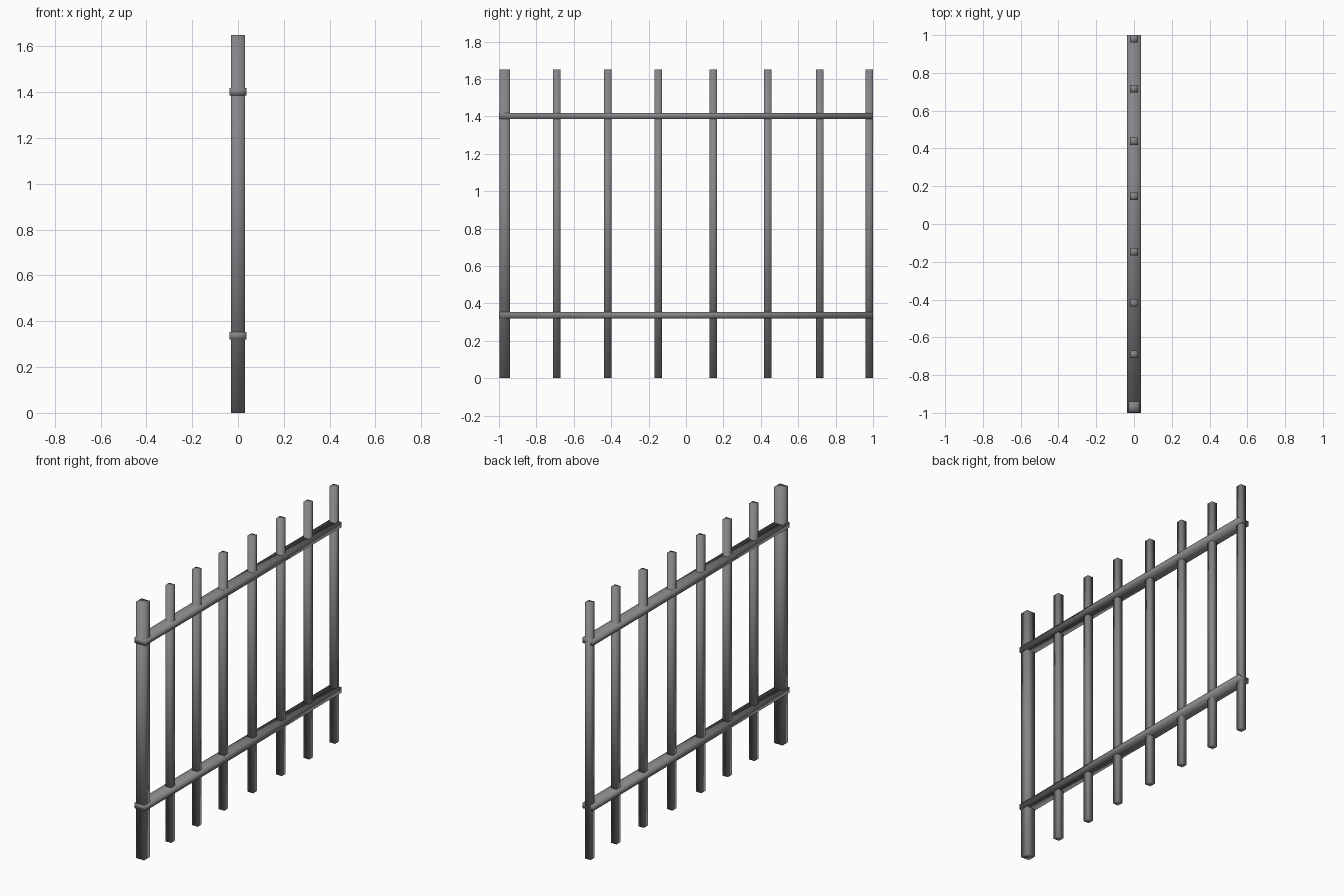
import bpy

if "Cube" in bpy.data.objects:
    bpy.data.objects.remove(bpy.data.objects["Cube"])

metal = bpy.data.materials.new("grey_metal")
metal.diffuse_color = (0.24, 0.24, 0.25, 1.0)
metal.use_nodes = True
metal.node_tree.nodes["Principled BSDF"].inputs["Base Color"].default_value = metal.diffuse_color


def bar(name, lo, hi):
    """Square bar between two corners, with soft blended shading."""
    mid = [(a + b) / 2 for a, b in zip(lo, hi)]
    size = [b - a for a, b in zip(lo, hi)]
    bpy.ops.mesh.primitive_cube_add(size=1, location=mid)
    ob = bpy.context.object
    ob.name = name
    ob.scale = size
    bpy.ops.object.transform_apply(location=False, rotation=False, scale=True)
    bpy.ops.object.shade_smooth()
    ob.data.materials.append(metal)
    return ob


HEIGHT = 1.65

# Thick end post
bar("end_post", (-0.03, -0.998, 0), (0.03, -0.94, HEIGHT))

# Thin upright pickets
for i, y in enumerate((-0.69, -0.418, -0.148, 0.146, 0.437, 0.716, 0.98)):
    bar(f"picket_{i + 1}", (-0.02, y - 0.02, 0), (0.02, y + 0.02, HEIGHT))

# Horizontal rails through all uprights
for name, z in (("lower_rail", 0.337), ("upper_rail", 1.402)):
    bar(name, (-0.038, -1, z - 0.017), (0.038, 1, z + 0.017))
